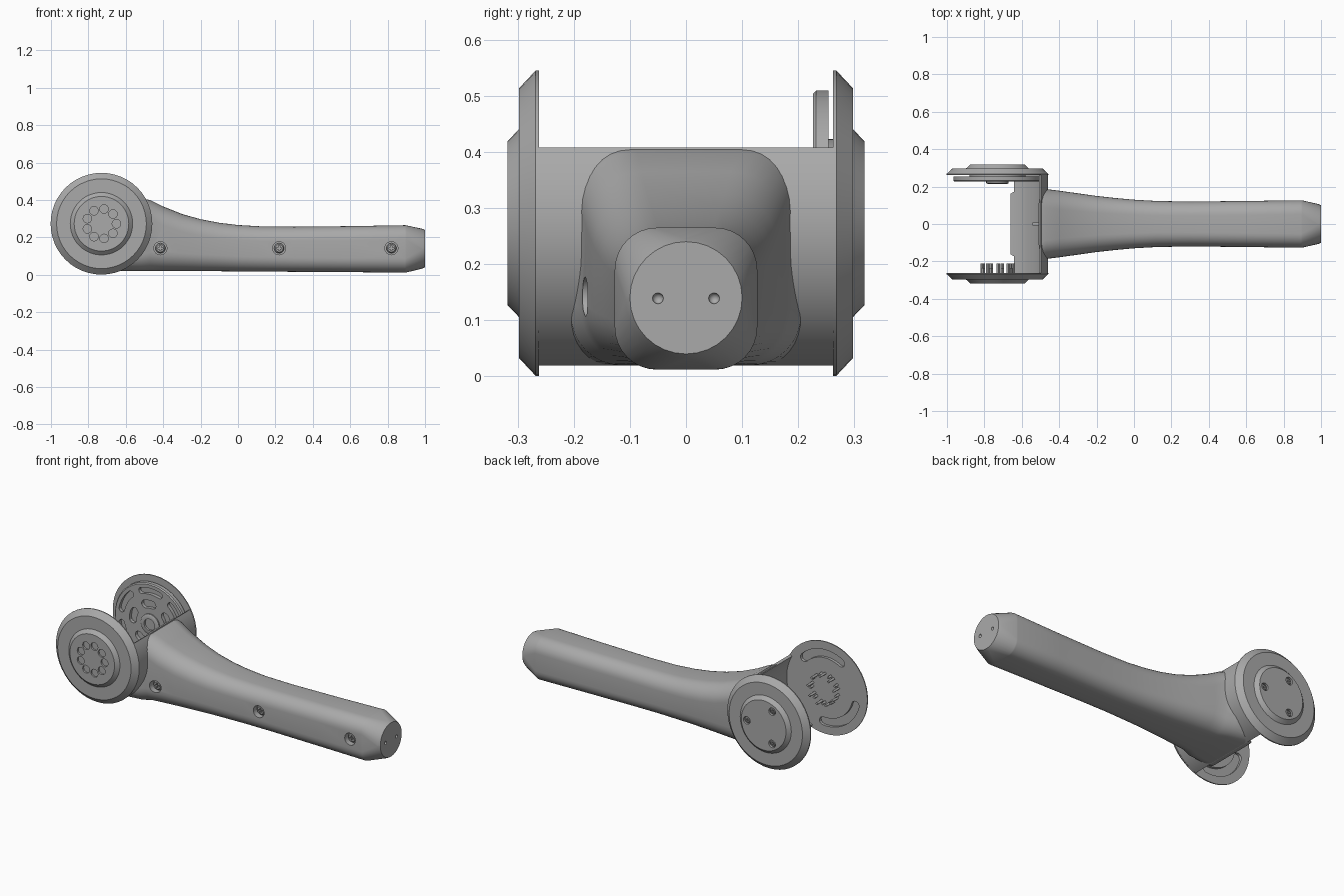
import bpy, bmesh, math
from math import cos, sin, pi, radians
from mathutils import Vector

if "Cube" in bpy.data.objects:
    bpy.data.objects.remove(bpy.data.objects["Cube"])

CX, CZ = -0.73, 0.273      # axis of the round end
grey = bpy.data.materials.new("satin grey")
grey.use_nodes = True
grey.diffuse_color = (0.4, 0.4, 0.4, 1)
grey.node_tree.nodes["Principled BSDF"].inputs["Base Color"].default_value = (0.4, 0.4, 0.4, 1)


def finish(bm, name):
    bmesh.ops.recalc_face_normals(bm, faces=bm.faces)
    mesh = bpy.data.meshes.new(name)
    bm.to_mesh(mesh)
    bm.free()
    mesh.materials.append(grey)
    ob = bpy.data.objects.new(name, mesh)
    bpy.context.collection.objects.link(ob)
    return ob


def select(ob):
    bpy.ops.object.select_all(action='DESELECT')
    ob.select_set(True)
    bpy.context.view_layer.objects.active = ob


def smooth(ob, angle=30):
    select(ob)
    bpy.ops.object.shade_smooth_by_angle(angle=radians(angle))
    return ob


def loft(bm, rings):
    loops = [[bm.verts.new(p) for p in ring] for ring in rings]
    for a, b in zip(loops, loops[1:]):
        for i in range(len(a)):
            j = (i + 1) % len(a)
            bm.faces.new((a[i], a[j], b[j], b[i]))
    bm.faces.new(loops[0][::-1])
    bm.faces.new(loops[-1])


def prism(bm, outline, y0, y1):
    loft(bm, [[(x, y, z) for x, z in outline] for y in (y0, y1)])


def circle(x, z, r, n=24):
    return [(x + r * cos(2 * pi * i / n), z + r * sin(2 * pi * i / n)) for i in range(n)]


def polar(r, deg):
    return CX + r * cos(radians(deg)), CZ + r * sin(radians(deg))


def band(r0, r1, a0, a1, n=28):
    angs = [a0 + (a1 - a0) * i / n for i in range(n + 1)]
    return [polar(r1, a) for a in angs] + [polar(r0, a) for a in reversed(angs)]


def slot(r, half, a0, a1, n=14):
    # curved slot with round ends
    pts = band(r - half, r + half, a0, a1, n)
    def cap(a, start):
        x, z = polar(r, a)
        return [(x + half * cos(radians(a + start + k)), z + half * sin(radians(a + start + k)))
                for k in (30, 60, 90, 120, 150)]
    return pts[:n + 1] + cap(a1, 0) + pts[n + 1:] + cap(a0, 180)


def turned(bm, profile, x=CX, z=CZ, n=48):
    loft(bm, [[(px, y, pz) for px, pz in circle(x, z, r, n)] for r, y in profile])


def cut(ob, cutters):
    tool = finish(cutters, "cutter")
    tool.hide_render = True
    mod = ob.modifiers.new("cut", 'BOOLEAN')
    mod.operation, mod.solver, mod.object = 'DIFFERENCE', 'EXACT', tool
    select(ob)
    bpy.ops.object.modifier_apply(modifier=mod.name)
    bpy.data.objects.remove(tool)


def screw(name, x, z, r, y_in, y_out):
    # domed head with a cross recess
    bm = bmesh.new()
    turned(bm, [(r, y_in), (r, y_in + (y_out - y_in) * 0.6), (r * 0.75, y_out)], x, z, 20)
    ob = finish(bm, name)
    a, b = r * 0.5, r * 0.14
    cross = [(a, b), (b, b), (b, a), (-b, a), (-b, b), (-a, b),
             (-a, -b), (-b, -b), (-b, -a), (b, -a), (b, -b), (a, -b)]
    tool = bmesh.new()
    prism(tool, [(x + u, z + v) for u, v in cross], (y_in + y_out) / 2, y_out * 2 - y_in)
    cut(ob, tool)
    smooth(ob)


# Handle: rounded sections (x, half width, bottom, top, corner radius)
sections = [(-0.66, 0.215, 0.02, 0.405, 0.08), (-0.52, 0.205, 0.02, 0.408, 0.09),
            (-0.47, 0.187, 0.02, 0.40, 0.10), (-0.40, 0.178, 0.02, 0.365, 0.10),
            (-0.30, 0.164, 0.02, 0.325, 0.095), (-0.20, 0.15, 0.019, 0.297, 0.09),
            (-0.10, 0.139, 0.019, 0.278, 0.085), (0, 0.13, 0.018, 0.266, 0.08),
            (0.12, 0.123, 0.017, 0.259, 0.078), (0.3, 0.12, 0.016, 0.257, 0.075),
            (0.6, 0.123, 0.014, 0.26, 0.075), (0.893, 0.127, 0.012, 0.265, 0.075),
            (0.9, 0.126, 0.0125, 0.264, 0.076), (0.985, 0.107, 0.033, 0.246, 0.103),
            (1.0, 0.1, 0.04, 0.24, 0.0995)]
rings = []
for x, w, zb, zt, r in sections:
    ring = []
    for k, (sy, sz) in enumerate([(1, 1), (-1, 1), (-1, -1), (1, -1)]):
        cy, cz = sy * (w - r), (zt - r if sz > 0 else zb + r)
        for i in range(9):
            a = (k + i / 8) * pi / 2
            ring.append((x, cy + r * cos(a), cz + r * sin(a)))
    rings.append(ring)
bm = bmesh.new()
loft(bm, rings)
handle = finish(bm, "handle")
screws = [(-0.415, 0.18), (0.22, 0.121), (0.82, 0.126)]
tool = bmesh.new()
prism(tool, circle(CX, CZ, 0.258, 64), -0.4, 0.4)
for x, w in screws:
    prism(tool, circle(x, 0.142, 0.035), -0.3, 0.035 - w)
for y in (-0.05, 0.05):
    bmesh.ops.create_icosphere(tool, subdivisions=2, radius=0.01)
    bmesh.ops.translate(tool, verts=tool.verts[-42:], vec=Vector((1.0, y, 0.139)))
cut(handle, tool)
smooth(handle)
for i, (x, w) in enumerate(screws):
    screw("handle_screw_%d" % (i + 1), x, 0.142, 0.027, 0.037 - w, 0.015 - w)

# Curved wall joining the two discs
bm = bmesh.new()
prism(bm, band(0.255, 0.27, -70, 30), -0.266, 0.266)
smooth(finish(bm, "curved_yoke"))
bm = bmesh.new()
bmesh.ops.create_cube(bm, size=1)
bmesh.ops.scale(bm, verts=bm.verts, vec=(0.035, 0.016, 0.016))
bmesh.ops.translate(bm, verts=bm.verts, vec=(-0.525, 0, 0.36))
finish(bm, "yoke_tab")

# Side discs with chamfered rim and raised hub
for side, name in ((-1, "right_disc"), (1, "left_disc")):
    bm = bmesh.new()
    turned(bm, [(r, side * y) for r, y in ((0.272, 0.262), (0.272, 0.268), (0.24, 0.298),
                                           (0.167, 0.298), (0.146, 0.318))])
    disc = finish(bm, name)
    tool = bmesh.new()
    if side < 0:
        for k in range(9):
            prism(tool, circle(*polar(0.08, 40 * k), 0.023, 16), -0.33, -0.308)
        for a0, a1 in ((45, 120), (195, 275)):
            prism(tool, slot(0.2, 0.024, a0, a1), -0.278, -0.25)
    else:
        for a in (0, 120, 240):
            prism(tool, circle(*polar(0.11, a), 0.022, 20), 0.304, 0.33)
    cut(disc, tool)
    smooth(disc)
for i, a in enumerate((0, 120, 240)):
    screw("hub_screw_%d" % (i + 1), *polar(0.11, a), 0.018, 0.302, 0.314)

# Snap pins inside the right disc
bm = bmesh.new()
for k in range(9):
    for off, tip in ((-7, -0.235), (7, -0.212)):
        prism(bm, circle(*polar(0.085, 40 * k + off), 0.009, 4), -0.265, tip)
finish(bm, "snap_pins")

# Slotted plate inside the left disc
bm = bmesh.new()
turned(bm, [(0.23, 0.226), (0.236, 0.232), (0.236, 0.254)])
plate = finish(bm, "slotted_plate")
tool = bmesh.new()
for k in range(6):
    prism(tool, slot(0.192, 0.018, 60 * k + 12, 60 * k + 48), 0.2, 0.246)
for k in range(5):
    prism(tool, slot(0.115, 0.023, 72 * k + 12, 72 * k + 36), 0.2, 0.246)
cut(plate, tool)
smooth(plate)
bm = bmesh.new()
turned(bm, [(0.15, 0.25), (0.15, 0.266)])
smooth(finish(bm, "plate_spacer"))
bm = bmesh.new()
turned(bm, [(0.06, 0.23), (0.06, 0.219), (0.05, 0.214), (0.034, 0.214), (0.034, 0.235)])
smooth(finish(bm, "center_boss"))
